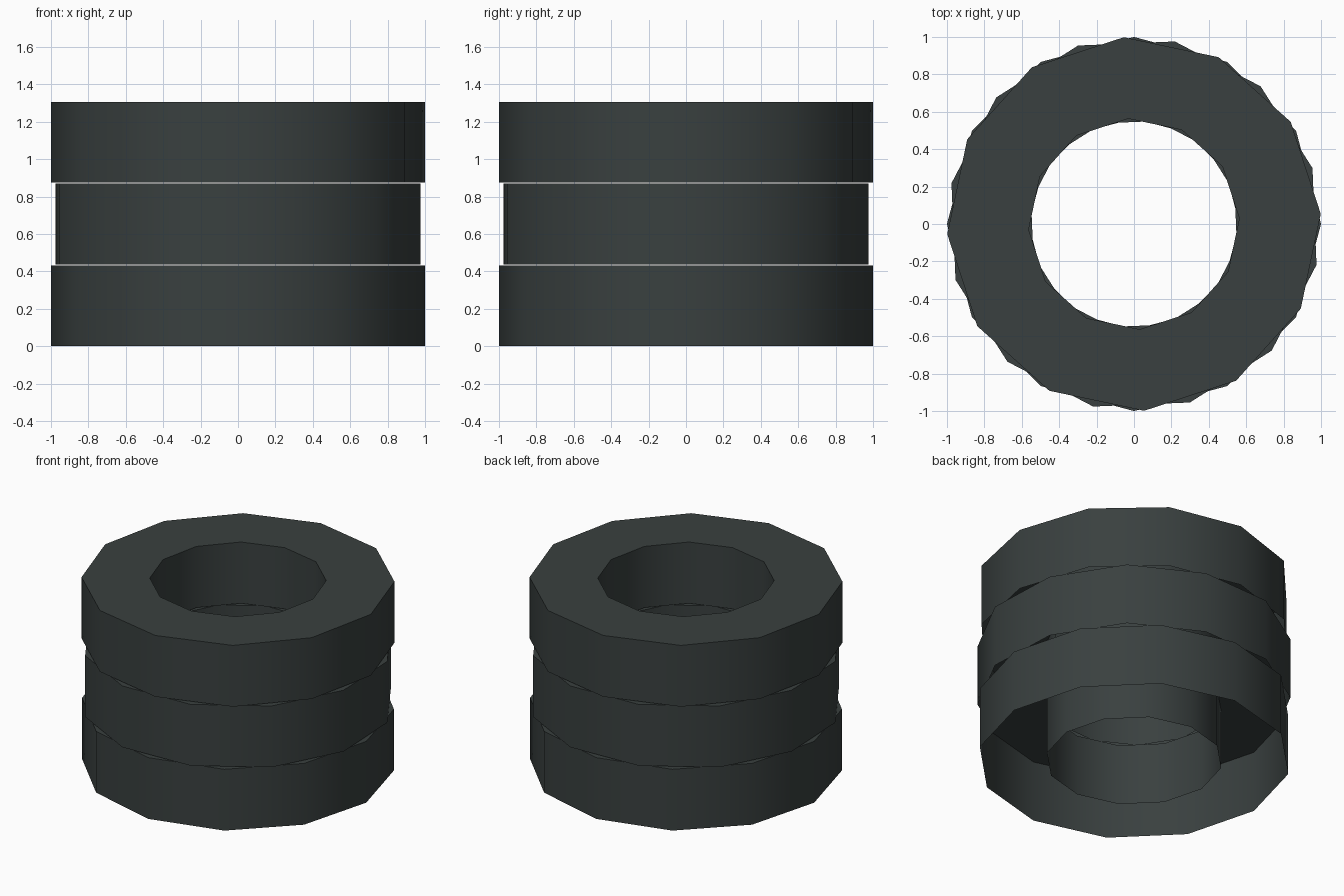
import bpy, math

if "Cube" in bpy.data.objects:
    bpy.data.objects.remove(bpy.data.objects["Cube"])

# one flat colour for the whole model
mat = bpy.data.materials.new("dark_rubber")
mat.diffuse_color = (0.041, 0.051, 0.050, 1.0)
mat.use_nodes = True
mat.node_tree.nodes["Principled BSDF"].inputs["Base Color"].default_value = mat.diffuse_color

SIDES = 12
OUTER, HOLE = 1.0, 0.564
HEIGHT, PITCH = 0.432, 0.4375


def ring(name, z, turn):
    """Twelve-sided ring: outer wall, top face and hole wall, open underneath."""
    profile = [(OUTER, 0), (OUTER, HEIGHT), (HOLE, HEIGHT), (HOLE, 0)]
    verts, faces = [], []
    for i in range(SIDES):
        a = math.radians(turn) + 2 * math.pi * i / SIDES
        verts += [(r * math.cos(a), r * math.sin(a), h) for r, h in profile]
    for i in range(SIDES):
        a, b = 4 * i, 4 * ((i + 1) % SIDES)
        for k in range(3):
            faces.append((a + k, b + k, b + k + 1, a + k + 1))
    mesh = bpy.data.meshes.new(name)
    mesh.from_pydata(verts, [], faces)
    mesh.materials.append(mat)
    obj = bpy.data.objects.new(name, mesh)
    obj.location.z = z
    bpy.context.collection.objects.link(obj)
    # smooth walls, sharp rims
    bpy.ops.object.select_all(action='DESELECT')
    obj.select_set(True)
    bpy.context.view_layer.objects.active = obj
    bpy.ops.object.shade_smooth_by_angle(angle=math.radians(40))


# stack of three rings, each turned a little differently
for n, (name, turn) in enumerate([("bottom_ring", 0.0), ("middle_ring", 17.4), ("top_ring", 3.1)]):
    ring(name, n * PITCH, turn)
